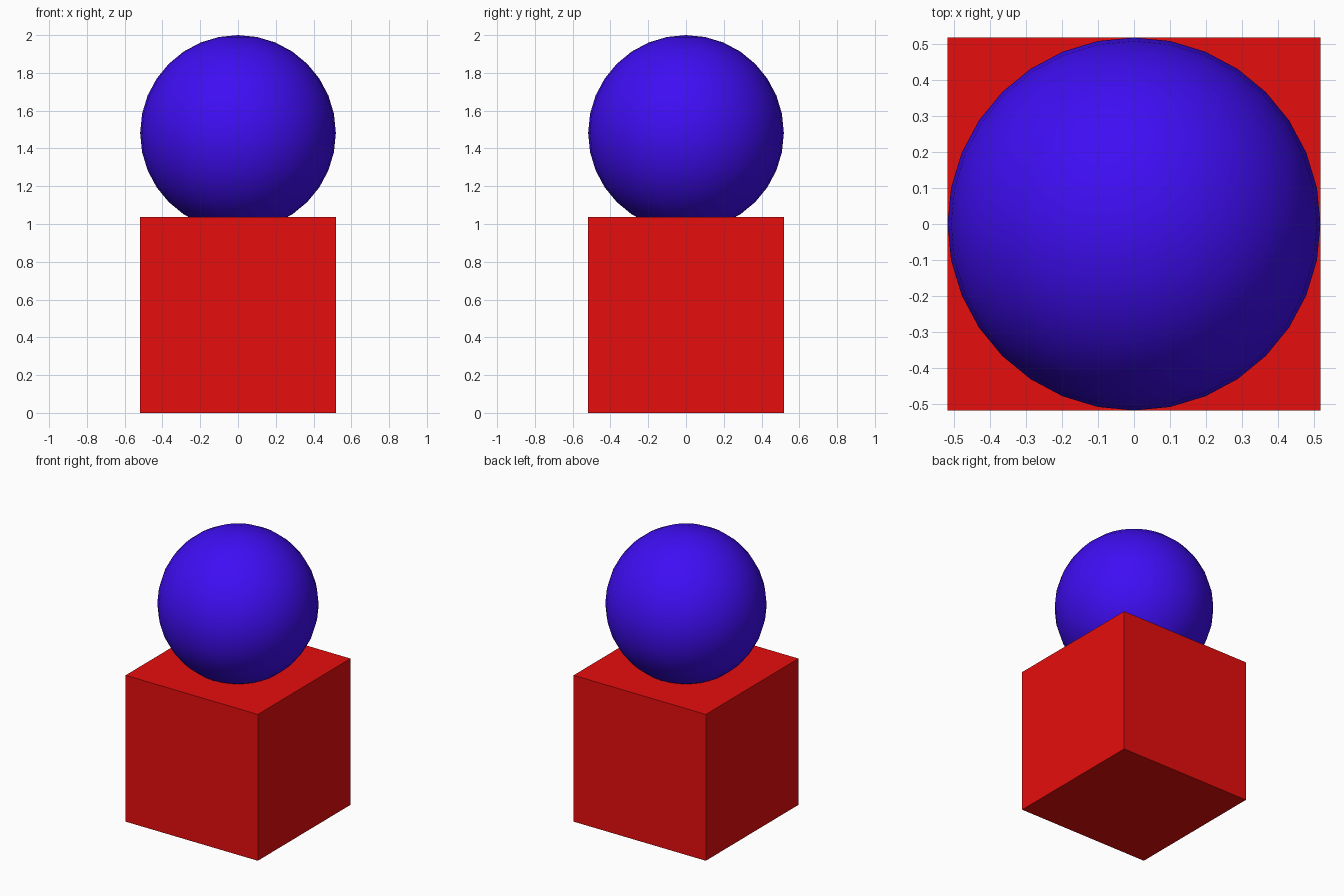
import bpy

if "Cube" in bpy.data.objects:
    bpy.data.objects.remove(bpy.data.objects["Cube"])

SIDE = 1.036          # cube edge, also the ball diameter
RADIUS = SIDE / 2


def paint(obj, name, rgb):
    mat = bpy.data.materials.new(name)
    mat.diffuse_color = (*rgb, 1.0)
    mat.use_nodes = True
    mat.node_tree.nodes["Principled BSDF"].inputs["Base Color"].default_value = mat.diffuse_color
    obj.data.materials.append(mat)


# Cube base standing on the floor
bpy.ops.mesh.primitive_cube_add(size=SIDE, location=(0, 0, SIDE / 2))
base = bpy.context.object
base.name = "cube_base"
paint(base, "red", (0.8, 0.004, 0.004))

# Ball sunk slightly into the top of the cube
bpy.ops.mesh.primitive_uv_sphere_add(
    segments=32, ring_count=16, radius=RADIUS, location=(0, 0, 2 - RADIUS))
ball = bpy.context.object
ball.name = "ball"
bpy.ops.object.shade_smooth()
paint(ball, "blue", (0.05, 0.004, 0.9))
